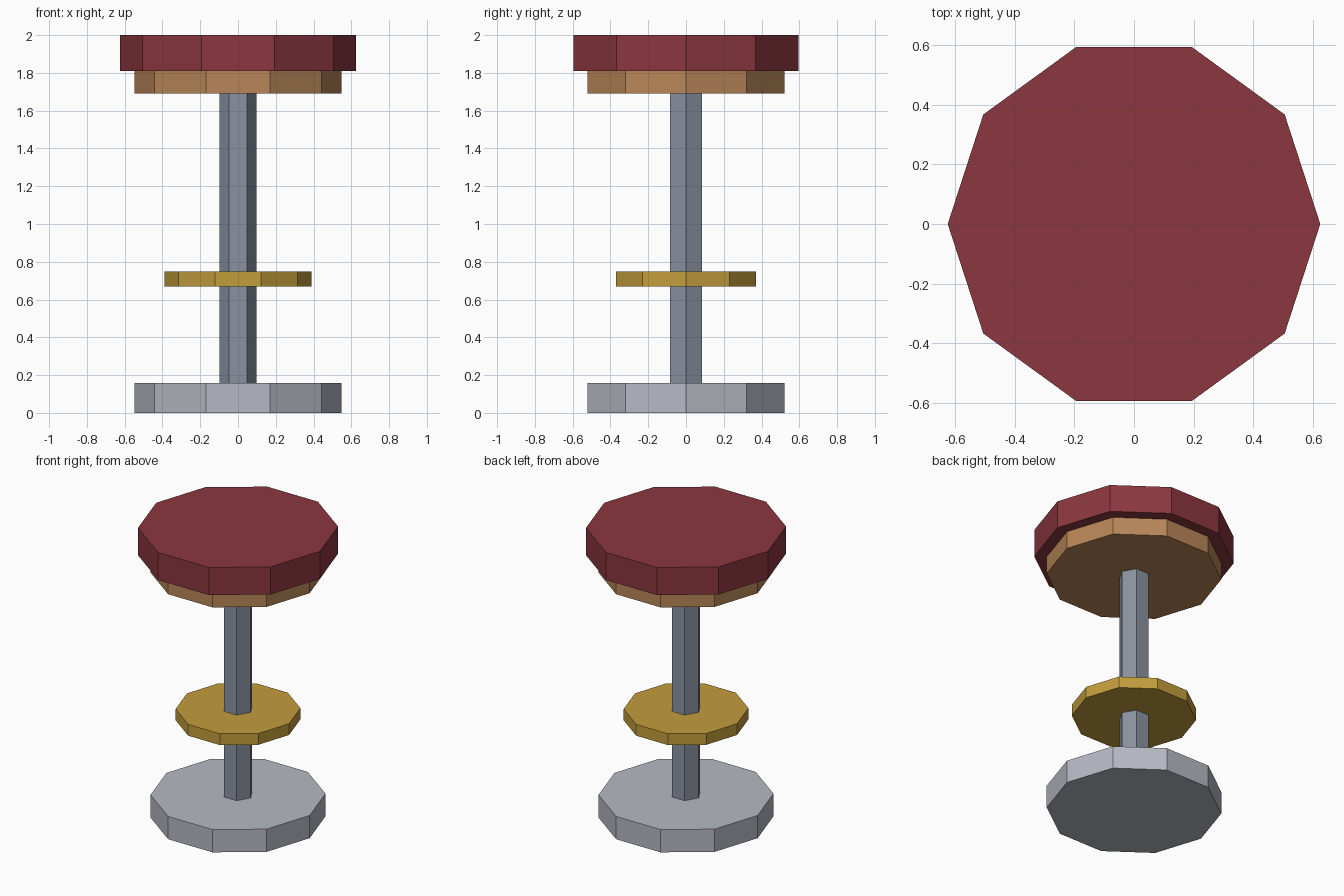
import bpy

if "Cube" in bpy.data.objects:
    bpy.data.objects.remove(bpy.data.objects["Cube"])


def material(name, rgb):
    """Flat material from 0-255 display values, converted to linear."""
    mat = bpy.data.materials.new(name)
    lin = [c / 255 / 12.92 if c < 11 else ((c / 255 + 0.055) / 1.055) ** 2.4 for c in rgb]
    mat.diffuse_color = (*lin, 1)
    mat.use_nodes = True
    mat.node_tree.nodes["Principled BSDF"].inputs["Base Color"].default_value = mat.diffuse_color
    return mat


def prism(name, sides, radius, z0, z1, mat):
    """Upright flat-sided prism with a corner on the x axis."""
    bpy.ops.mesh.primitive_cylinder_add(vertices=sides, radius=radius, depth=z1 - z0,
                                        location=(0, 0, (z0 + z1) / 2))
    obj = bpy.context.object
    obj.name = name
    # the primitive starts with a corner on +y; turn it a quarter
    obj.rotation_euler.z = -1.5707963
    bpy.ops.object.transform_apply(location=False, rotation=True, scale=False)
    obj.data.materials.append(mat)
    return obj


steel = material("pale steel", (182, 185, 195))
slate = material("slate metal", (138, 146, 160))
brass = material("brass", (194, 157, 60))
wood = material("wood", (184, 134, 88))
red = material("red leather", (139, 55, 63))

# floor plate, post and foot rest
prism("base", 10, 0.547, 0.0, 0.157, steel)
prism("post", 6, 0.097, 0.157, 1.69, slate)
prism("foot_rest", 10, 0.39, 0.67, 0.748, brass)

# seat board and cushion
prism("seat_board", 10, 0.547, 1.69, 1.81, wood)
prism("cushion", 10, 0.625, 1.81, 2.0, red)
